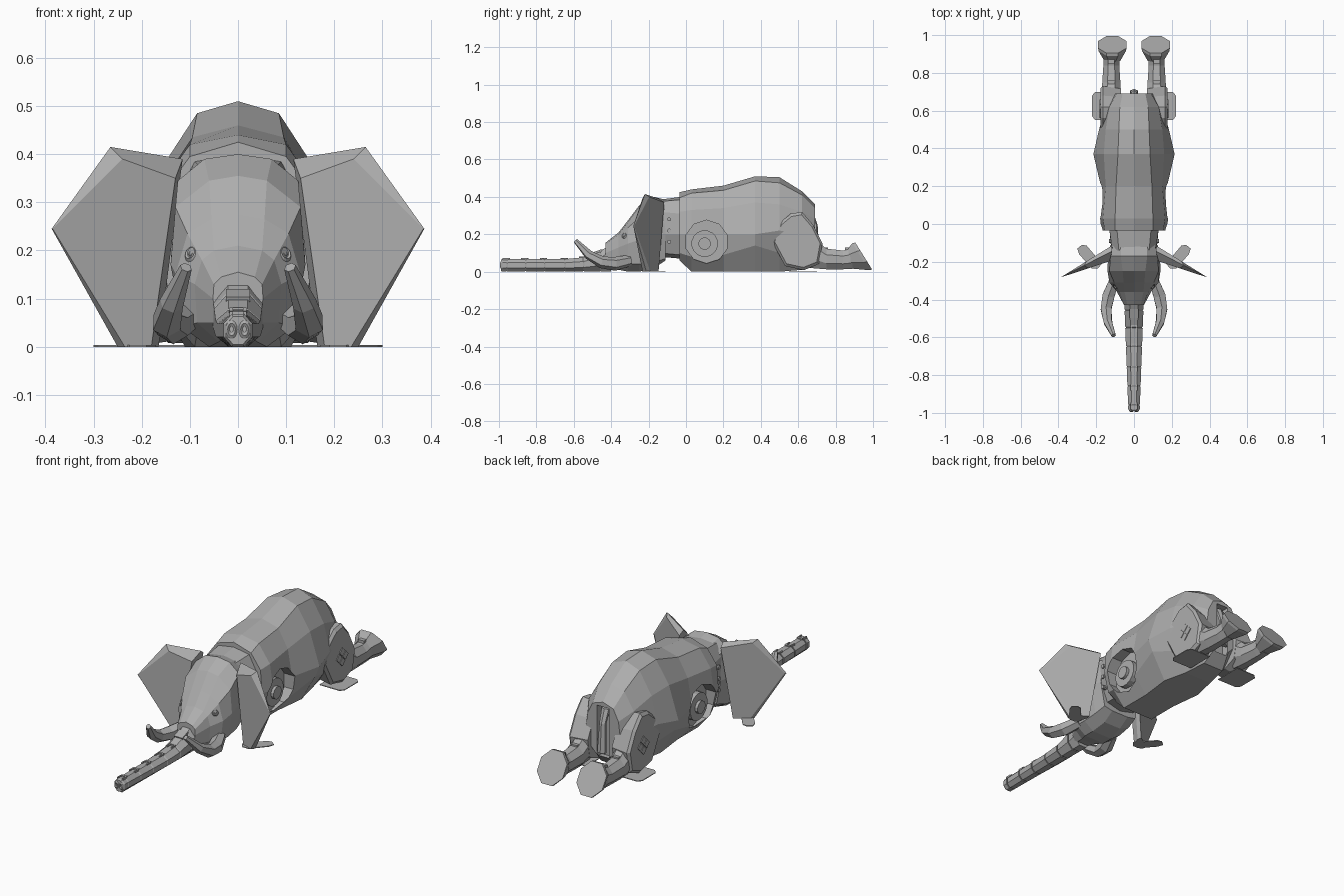
import bpy, bmesh, math
from mathutils import Vector, Matrix

old = bpy.data.objects.get("Cube")
if old:
    bpy.data.objects.remove(old)

GREY = (0.42, 0.42, 0.42, 1)
grey = bpy.data.materials.new("plain grey")
grey.use_nodes = True
grey.diffuse_color = GREY
bsdf = next(n for n in grey.node_tree.nodes if n.type == 'BSDF_PRINCIPLED')
bsdf.inputs["Base Color"].default_value = GREY
bsdf.inputs["Roughness"].default_value = 0.7


def finish(name, bm, mirror=False):
    bmesh.ops.recalc_face_normals(bm, faces=bm.faces)
    me = bpy.data.meshes.new(name)
    bm.to_mesh(me)
    bm.free()
    me.materials.append(grey)
    ob = bpy.data.objects.new(name, me)
    bpy.context.collection.objects.link(ob)
    if mirror:
        ob.modifiers.new("mirror", 'MIRROR')
    return ob


def loft(name, rings, mirror=False):
    bm = bmesh.new()
    vs = [[bm.verts.new(p) for p in r] for r in rings]
    n = len(vs[0])
    for a, b in zip(vs, vs[1:]):
        for i in range(n):
            j = (i + 1) % n
            bm.faces.new((a[i], a[j], b[j], b[i]))
    bm.faces.new(vs[0])
    bm.faces.new(vs[-1])
    return finish(name, bm, mirror)


def section(y, top, bottom, half):
    """Closed symmetric ring from the points of its +x half."""
    pts = [(0, top)] + half + [(0, bottom)] + [(-x, z) for x, z in reversed(half)]
    return [(x, y, z) for x, z in pts]


def oval(c, u, v, n=8):
    """Ring around c spanned by two half-axes, flats facing the axes."""
    c, u, v = Vector(c), Vector(u), Vector(v)
    k = 1 / math.cos(math.pi / n)
    a = [2 * math.pi * (i + 0.5) / n for i in range(n)]
    return [c + k * (math.cos(t) * u + math.sin(t) * v) for t in a]


def drum(name, x0, x1, y, z, r, n=16, mirror=True, r1=None):
    """Disc along the x axis."""
    r1 = r1 or r
    return loft(name, [oval((x0, y, z), (0, r, 0), (0, 0, r), n),
                       oval((x1, y, z), (0, r1, 0), (0, 0, r1), n)], mirror)


def box(name, c, size, mirror=False, rot=0):
    bm = bmesh.new()
    m = Matrix.Translation(c) @ Matrix.Rotation(rot, 4, 'X') @ Matrix.Diagonal((*size, 1))
    bmesh.ops.create_cube(bm, size=1, matrix=m)
    return finish(name, bm, mirror)


def slab(name, pts, z0, z1, mirror=True):
    return loft(name, [[(x, y, z) for x, y in pts] for z in (z0, z1)], mirror)


def ring(name, c, normal, r, tube, stretch=1.0):
    """Raised rim around a round opening, mirrored to both sides."""
    q = Vector(normal).to_track_quat('Z', 'Y').to_matrix()
    bm = bmesh.new()
    n, rows = 14, []
    for i in range(n):
        t = 2 * math.pi * i / n
        row = []
        for k in range(4):
            s = math.pi * k / 2
            d = r + tube * math.cos(s)
            p = Vector((d * math.cos(t), d * math.sin(t) * stretch, tube * math.sin(s)))
            row.append(bm.verts.new(Vector(c) + q @ p))
        rows.append(row)
    for i in range(n):
        a, b = rows[i], rows[(i + 1) % n]
        for k in range(4):
            bm.faces.new((a[k], a[(k + 1) % 4], b[(k + 1) % 4], b[k]))
    return finish(name, bm, True)


def cut(ob, cutter):
    cutter.hide_render = True
    mod = ob.modifiers.new("cut", 'BOOLEAN')
    mod.operation, mod.solver, mod.object = 'DIFFERENCE', 'EXACT', cutter
    bpy.ops.object.select_all(action='DESELECT')
    bpy.context.view_layer.objects.active = ob
    ob.select_set(True)
    bpy.ops.object.modifier_apply(modifier=mod.name)
    bpy.data.objects.remove(cutter)


# Body shell with shoulder sockets and tail slot
body = loft("body", [
    section(-.035, .425, .06, [(.1, .395), (.155, .32), (.165, .2), (.14, .1), (.08, .06)]),
    section(.03, .44, 0, [(.1, .42), (.165, .33), (.185, .2), (.16, .08), (.09, 0)]),
    section(.2, .46, 0, [(.095, .435), (.15, .34), (.175, .2), (.16, .09), (.09, 0)]),
    section(.37, .51, 0, [(.085, .485), (.16, .37), (.215, .2), (.19, .14), (.11, 0)]),
    section(.5, .505, 0, [(.08, .475), (.15, .36), (.185, .22), (.15, .1), (.08, 0)]),
    section(.62, .43, .01, [(.075, .41), (.13, .32), (.15, .2), (.12, .1), (.06, .01)]),
    section(.69, .36, .08, [(.06, .34), (.09, .28), (.1, .2), (.08, .12), (.04, .08)]),
])
for side in (1, -1):
    cut(body, drum("socket_cutter", side * .115, side * .3, .11, .16, .11, 10, False))
cut(body, box("tail_cutter", (0, .7, .2), (.07, .1, .27)))
drum("shoulder_joint", .1, .145, .1, .15, .07)
drum("shoulder_pin", .14, .16, .1, .15, .032, 12)
loft("tail", [oval((0, y, z), (w, 0, 0), (0, .012, 0), 6)
              for y, z, w in ((.665, .32, .02), (.69, .25, .016), (.7, .1, .022))])

# Neck collar
loft("neck", [
    section(-.14, .385, .08, [(.08, .375), (.115, .32), (.12, .2), (.08, .1)]),
    section(-.03, .4, .07, [(.09, .385), (.13, .31), (.13, .2), (.09, .09)]),
])
for z in (.16, .22, .28):
    drum("neck_bolt", .11, .132, -.09, z, .01, 8)

# Head
loft("head", [
    section(-.11, .385, .06, [(.07, .375), (.11, .33), (.125, .2), (.1, .07), (.05, .06)]),
    section(-.17, .4, .02, [(.07, .39), (.125, .345), (.138, .2), (.11, .05), (.05, .02)]),
    section(-.25, .355, 0, [(.06, .345), (.13, .29), (.14, .17), (.115, .04), (.06, 0)]),
    section(-.31, .275, 0, [(.055, .265), (.105, .235), (.13, .15), (.115, .04), (.06, 0)]),
    section(-.36, .21, .01, [(.05, .2), (.075, .18), (.09, .13), (.085, .05), (.04, .01)]),
    section(-.43, .155, .02, [(.035, .145), (.05, .13), (.052, .1), (.045, .05), (.03, .02)]),
])
EYE, GAZE = (.096, -.328, .193), (.65, -.65, .35)
ring("eye_rim", EYE, GAZE, .013, .006)
ring("pupil_rim", EYE, GAZE, .005, .004)

# Ears: bevelled five-sided plates swept towards the front
def ear_ring(pts, offset):
    return [(x, -.17 - .42 * (x - .12) + offset * (.39 - x) / .2, z) for x, z in pts]

front_rim = [(.13, .35), (.24, .39), (.385, .245), (.235, 0), (.18, 0)]
back_rim = [(.115, .39), (.265, .415), (.387, .245), (.25, 0), (.165, 0)]
loft("ear", [ear_ring(front_rim, -.018), ear_ring(back_rim, .018),
             ear_ring([(.12, .37), (.25, .4), (.38, .245), (.24, 0), (.17, 0)], .04)], True)

# Tusks
path = [((.105, -.3, .06), .026), ((.135, -.38, .042), .032), ((.148, -.45, .05), .028),
        ((.138, -.52, .09), .022), ((.108, -.59, .165), .011)]
tusk = []
for i, (p, r) in enumerate(path):
    d = (Vector(path[min(i + 1, 4)][0]) - Vector(path[max(i - 1, 0)][0])).normalized()
    u = d.cross(Vector((0, 0, 1))).normalized() * r
    tusk.append(oval(p, u, d.cross(u), 6))
loft("tusk", tusk, True)

# Trunk: tapering segments with clips over the joints
def trunk_ring(y, shrink=0):
    t = (-.4 - y) / .59
    w = .052 - .022 * t - shrink
    h = (.068 + .075 * max(0, 1 - 3 * t) ** 1.5) / 2 - shrink
    return oval((0, y, h + shrink), (w, 0, 0), (0, 0, h))

joints = [-.4, -.46, -.55, -.65, -.76, -.86, -.96, -.99]
for a, b in zip(joints, joints[1:]):
    loft("trunk_segment", [trunk_ring(a), trunk_ring(b + .008), trunk_ring(b, .005)])
for y in joints[2:-1]:
    top = max(v[2] for v in trunk_ring(y))
    box("trunk_clip", (0, y + .012, top), (.03, .012, .01))
    box("trunk_clip_arm", (.014, y - .006, top), (.007, .03, .01), True)
box("trunk_bracket", (0, -.47, .1), (.05, .05, .025), rot=.35)
ring("nostril", (.0135, -.99, .036), (0, -1, 0), .008, .004, 1.6)

# Hind legs
thigh = [(.46, .16), (.5, .26), (.56, .31), (.62, .32), (.68, .25), (.73, .15),
         (.71, .04), (.63, .008), (.53, .03)]
loft("thigh", [[(x, .6 + (y - .6) * s, .16 + (z - .16) * s) for y, z in thigh]
               for x, s in ((.07, .9), (.165, 1), (.178, .9))], True)
for dy, dz in ((0, 1), (1, 0), (0, -1), (-1, 0)):
    box("thigh_panel", (.178, .61 + dy * .026, .15 + dz * .026), (.008, .032, .032), True, math.pi / 4)
loft("shank", [oval((.12, y, z), (w, 0, 0), (0, 0, h))
               for y, z, w, h in ((.66, .11, .05, .09), (.75, .068, .048, .055),
                                  (.84, .063, .042, .05), (.89, .07, .042, .055))], True)
for y in (.74, .87):
    box("leg_hinge", (.12, y, .115), (.035, .04, .03), True)

# Feet: flared ankles ending in tilted octagonal soles
across, along = Vector((.075, 0, 0)), Vector((0, .045, -.072))
loft("foot", [oval((.115, .865, .068), (.042, 0, 0), (0, .005, -.05)),
              oval((.115, .935, .08), across * .97, along),
              oval((.115, .95, .084), across, along)], True)

# Thin ground pads
slab("front_pad", [(.17, -.21), (.25, -.115), (.275, -.11), (.3, -.13), (.29, -.16),
                   (.225, -.235), (.19, -.235)], 0, .004)
slab("rear_pad", [(.09, .55), (.205, .55), (.222, .57), (.222, .68), (.205, .7), (.09, .7)], 0, .004)
